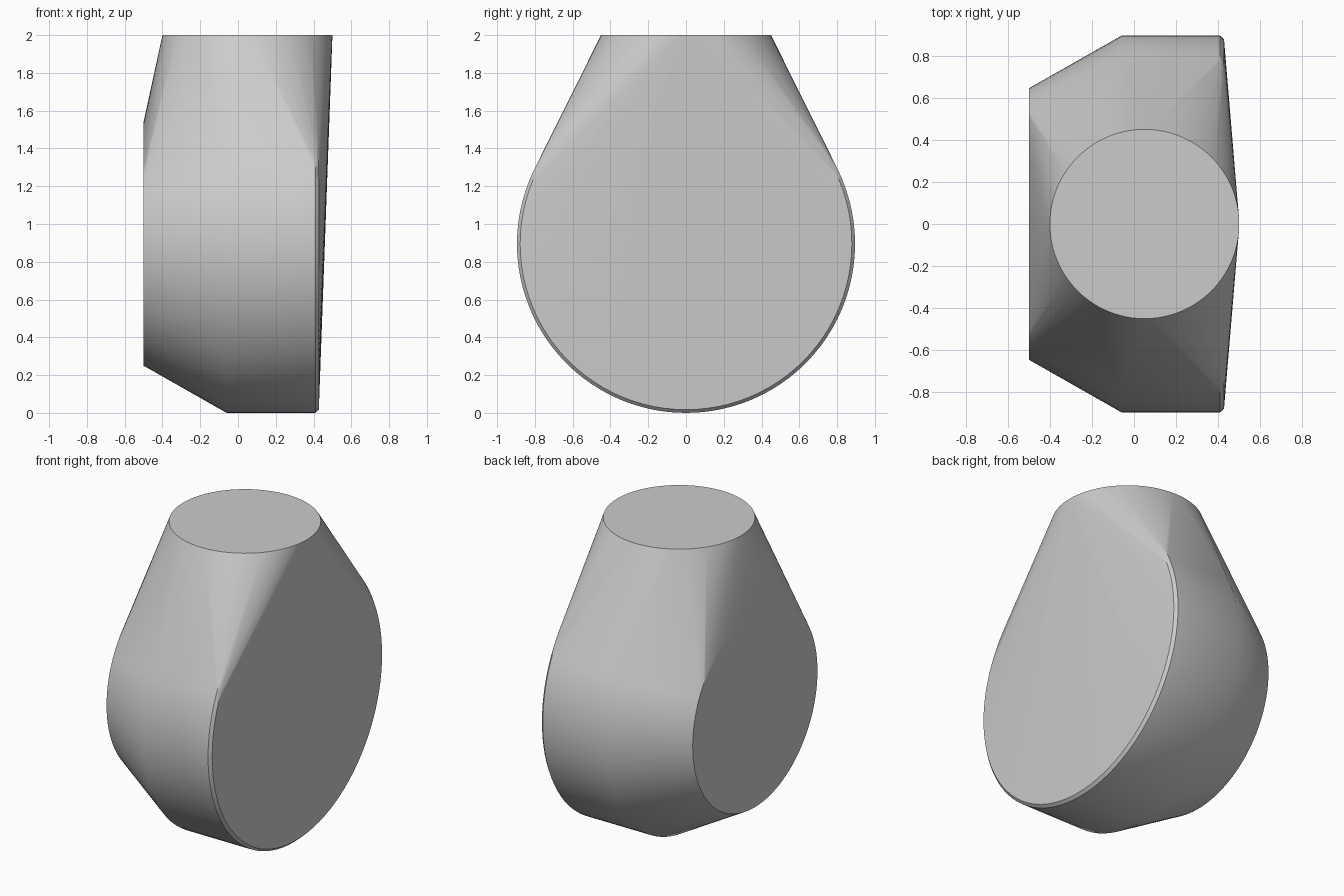
import bpy, bmesh, math
from mathutils import Matrix

cube = bpy.data.objects.get("Cube")
if cube:
    bpy.data.objects.remove(cube, do_unlink=True)

grey = bpy.data.materials.new("light grey")
grey.use_nodes = True
colour = (0.6, 0.6, 0.6, 1)
grey.diffuse_color = colour
grey.node_tree.nodes["Principled BSDF"].inputs["Base Color"].default_value = colour

SEGMENTS = 96
AXLE_Z = 0.895
bm = bmesh.new()

# Upright rings along the round body: (x, radius)
sideways = Matrix.Rotation(math.pi / 2, 4, "Y")
for x, radius in [(-0.5, 0.645), (-0.06, 0.895), (0.41, 0.895), (0.428, 0.878)]:
    bmesh.ops.create_circle(bm, segments=SEGMENTS, radius=radius,
                            matrix=Matrix.Translation((x, 0, AXLE_Z)) @ sideways)

# Flat round mounting end on top
bmesh.ops.create_circle(bm, segments=SEGMENTS, radius=0.45,
                        matrix=Matrix.Translation((0.05, 0, 2)))

# Stretch one skin over all the rings and drop what lies inside
hull = bmesh.ops.convex_hull(bm, input=bm.verts[:])
inside = {g for g in hull["geom_interior"] if isinstance(g, bmesh.types.BMVert)}
bmesh.ops.delete(bm, geom=list(inside), context="VERTS")
loose = [e for e in bm.edges if not e.link_faces]
bmesh.ops.delete(bm, geom=loose, context="EDGES")
bmesh.ops.dissolve_limit(bm, angle_limit=math.radians(0.1),
                         verts=bm.verts[:], edges=bm.edges[:])
bmesh.ops.recalc_face_normals(bm, faces=bm.faces[:])

mesh = bpy.data.meshes.new("joint_housing")
bm.to_mesh(mesh)
bm.free()
mesh.materials.append(grey)
housing = bpy.data.objects.new("joint_housing", mesh)
bpy.context.collection.objects.link(housing)

bpy.ops.object.select_all(action="DESELECT")
housing.select_set(True)
bpy.context.view_layer.objects.active = housing
bpy.ops.object.shade_smooth_by_angle(angle=math.radians(35))
